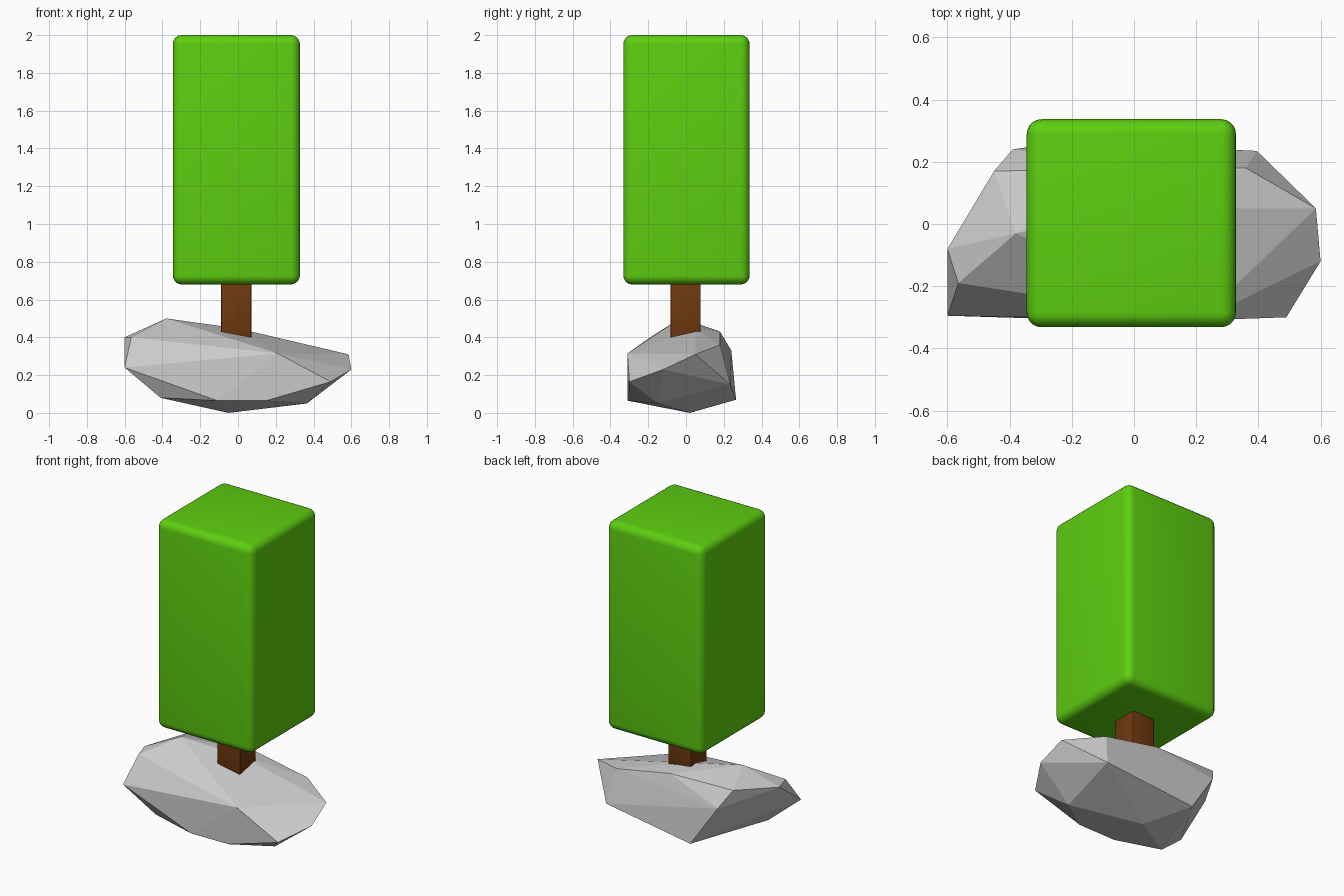
import bpy, bmesh
from mathutils import Vector

if "Cube" in bpy.data.objects:
    bpy.data.objects.remove(bpy.data.objects["Cube"])


def paint(obj, name, rgb):
    mat = bpy.data.materials.new(name)
    mat.diffuse_color = (*rgb, 1)
    mat.use_nodes = True
    mat.node_tree.nodes["Principled BSDF"].inputs["Base Color"].default_value = mat.diffuse_color
    obj.data.materials.append(mat)


def box(name, lo, hi, bevel, segments):
    lo, hi = Vector(lo), Vector(hi)
    bpy.ops.mesh.primitive_cube_add(size=1, location=(lo + hi) / 2)
    obj = bpy.context.object
    obj.name = name
    obj.scale = hi - lo
    bpy.ops.object.transform_apply(location=False, rotation=False, scale=True)
    mod = obj.modifiers.new("rounding", 'BEVEL')
    mod.width, mod.segments = bevel, segments
    bpy.ops.object.modifier_apply(modifier=mod.name)
    bpy.ops.object.shade_smooth_by_angle()
    return obj


# Foliage block
foliage = box("foliage", (-0.345, -0.332, 0.68), (0.328, 0.337, 2.0), 0.048, 5)
paint(foliage, "leaf_green", (0.11, 0.62, 0.005))

# Trunk, sunk into the rock
trunk = box("trunk", (-0.09, -0.083, 0.36), (0.072, 0.078, 0.71), 0.008, 2)
paint(trunk, "bark_brown", (0.16, 0.04, 0.005))

# Faceted rock: hull around its corner points
corners = [
    # crest and upper edge
    (-0.38, -0.03, 0.50), (-0.60, -0.08, 0.40), (-0.565, -0.19, 0.40),
    (-0.45, 0.17, 0.435), (-0.016, 0.18, 0.43), (0.0, 0.05, 0.447),
    (0.36, 0.18, 0.36), (0.585, 0.05, 0.31),
    # middle
    (-0.60, -0.295, 0.24), (0.21, -0.31, 0.315), (0.49, -0.30, 0.165),
    (0.60, -0.12, 0.23), (0.395, 0.235, 0.15), (-0.39, 0.24, 0.33),
    # lower edge
    (-0.28, -0.30, 0.145), (-0.41, -0.24, 0.08), (-0.11, -0.31, 0.065),
    (0.15, -0.305, 0.065), (0.365, -0.15, 0.05), (-0.215, 0.265, 0.07),
    (-0.05, 0.02, 0.0),
]
bm = bmesh.new()
for c in corners:
    bm.verts.new(c)
bmesh.ops.convex_hull(bm, input=bm.verts[:])
bmesh.ops.delete(bm, geom=[v for v in bm.verts if not v.link_faces], context='VERTS')
bmesh.ops.recalc_face_normals(bm, faces=bm.faces[:])
mesh = bpy.data.meshes.new("rock")
bm.to_mesh(mesh)
bm.free()
rock = bpy.data.objects.new("rock", mesh)
bpy.context.collection.objects.link(rock)
